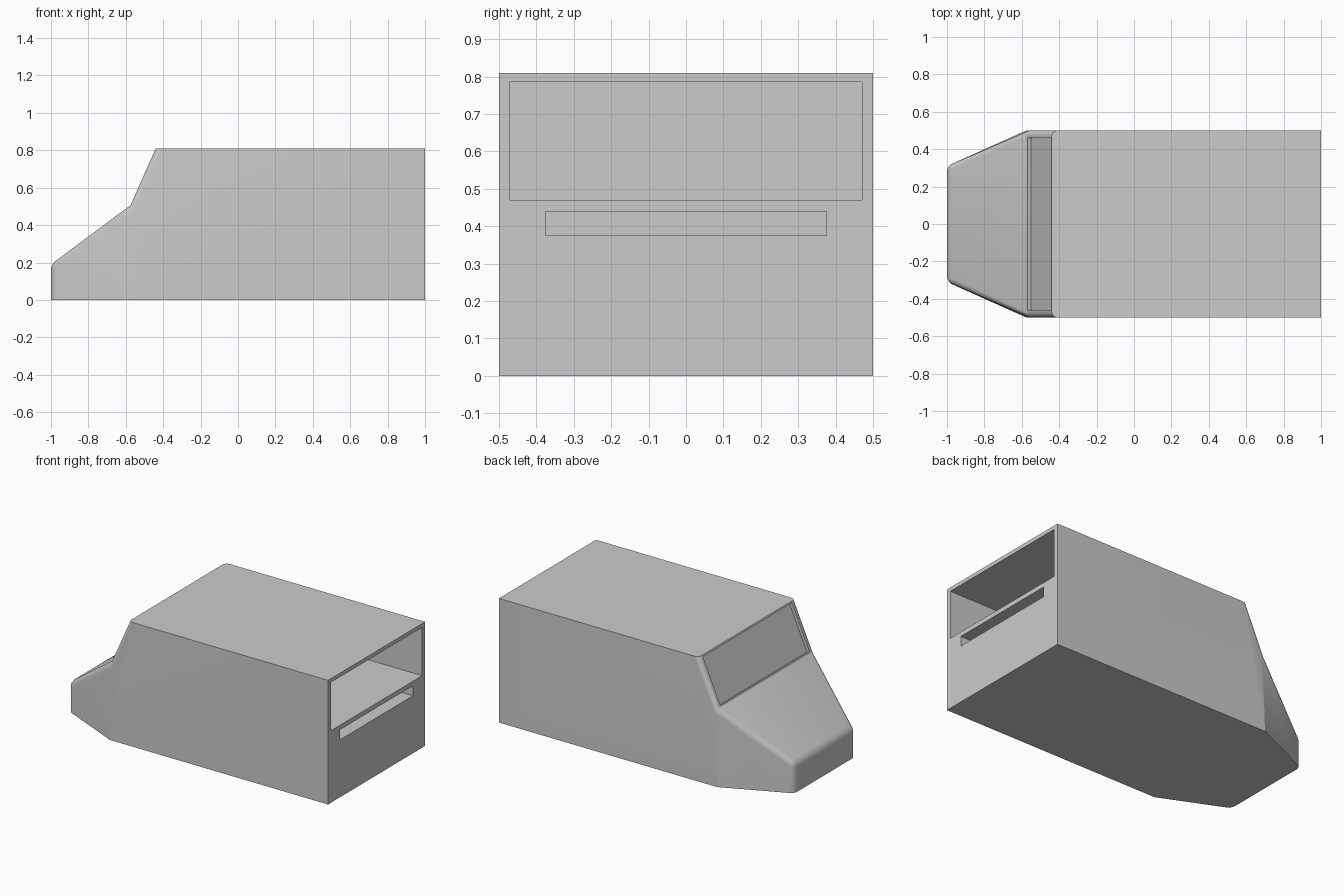
import bpy, bmesh, math
from mathutils import Vector

if "Cube" in bpy.data.objects:
    bpy.data.objects.remove(bpy.data.objects["Cube"], do_unlink=True)

# Single grey paint
grey = bpy.data.materials.new("light grey")
grey.use_nodes = True
colour = (0.6, 0.6, 0.6, 1)
grey.diffuse_color = colour
grey.node_tree.nodes["Principled BSDF"].inputs["Base Color"].default_value = colour


def make_object(name, bm):
    mesh = bpy.data.meshes.new(name)
    bm.to_mesh(mesh)
    bm.free()
    mesh.materials.append(grey)
    obj = bpy.data.objects.new(name, mesh)
    bpy.context.collection.objects.link(obj)
    return obj


def box(name, low, high):
    bm = bmesh.new()
    bmesh.ops.create_cube(bm, size=1)
    low, high = Vector(low), Vector(high)
    for v in bm.verts:
        v.co = (low + high) / 2 + v.co * (high - low)
    return make_object(name, bm)


# Van hull: side outline as (x, half width, z), mirrored across y
outline = {
    "nose_foot": (-1, 0.31, 0),
    "nose_top": (-1, 0.31, 0.19),
    "cowl": (-0.575, 0.5, 0.505),
    "roof_front": (-0.44, 0.5, 0.81),
    "roof_back": (1, 0.5, 0.81),
    "tail_foot": (1, 0.5, 0),
    "cowl_foot": (-0.575, 0.5, 0),
}
bm = bmesh.new()
right = {k: bm.verts.new((x, -w, z)) for k, (x, w, z) in outline.items()}
left = {k: bm.verts.new((x, w, z)) for k, (x, w, z) in outline.items()}
names = list(outline)
for a, b in zip(names, names[1:] + names[:1]):
    bm.faces.new((right[a], right[b], left[b], left[a]))
for side in (right, left):
    bm.faces.new([side[k] for k in ("nose_foot", "nose_top", "cowl", "cowl_foot")])
    bm.faces.new([side[k] for k in ("cowl", "roof_front", "roof_back", "tail_foot", "cowl_foot")])
bmesh.ops.recalc_face_normals(bm, faces=bm.faces)

# Rounded nose corners, bonnet sides and windscreen pillars
rounded = [bm.edges.get((right["nose_top"], left["nose_top"]))]
for side in (right, left):
    for a, b in zip(names[:3], names[1:4]):
        rounded.append(bm.edges.get((side[a], side[b])))
bmesh.ops.bevel(bm, geom=rounded, offset=0.03, segments=6, profile=0.5, affect="EDGES")

# Recessed windscreen
slope = Vector((-0.305, 0, 0.135)).normalized()
bm.normal_update()
screen = max((f for f in bm.faces if f.normal.dot(slope) > 0.99), key=lambda f: f.calc_area())
bmesh.ops.inset_individual(bm, faces=[screen], thickness=0.015)
bmesh.ops.inset_individual(bm, faces=[screen], thickness=0.0005, depth=-0.02)
hull = make_object("van_body", bm)

# Rear opening and the narrow slot beneath it
cutters = [
    box("rear_bay_cutter", (-0.38, -0.47, 0.47), (1.1, 0.47, 0.785)),
    box("rear_slot_cutter", (0.92, -0.375, 0.375), (1.1, 0.375, 0.44)),
]
bpy.context.view_layer.objects.active = hull
for cutter in cutters:
    cutter.hide_render = True
    cut = hull.modifiers.new(cutter.name, "BOOLEAN")
    cut.operation = "DIFFERENCE"
    cut.solver = "EXACT"
    cut.object = cutter
    bpy.ops.object.modifier_apply(modifier=cut.name)
    bpy.data.objects.remove(cutter, do_unlink=True)

bpy.ops.object.select_all(action="DESELECT")
hull.select_set(True)
bpy.ops.object.shade_smooth_by_angle(angle=math.radians(20))
